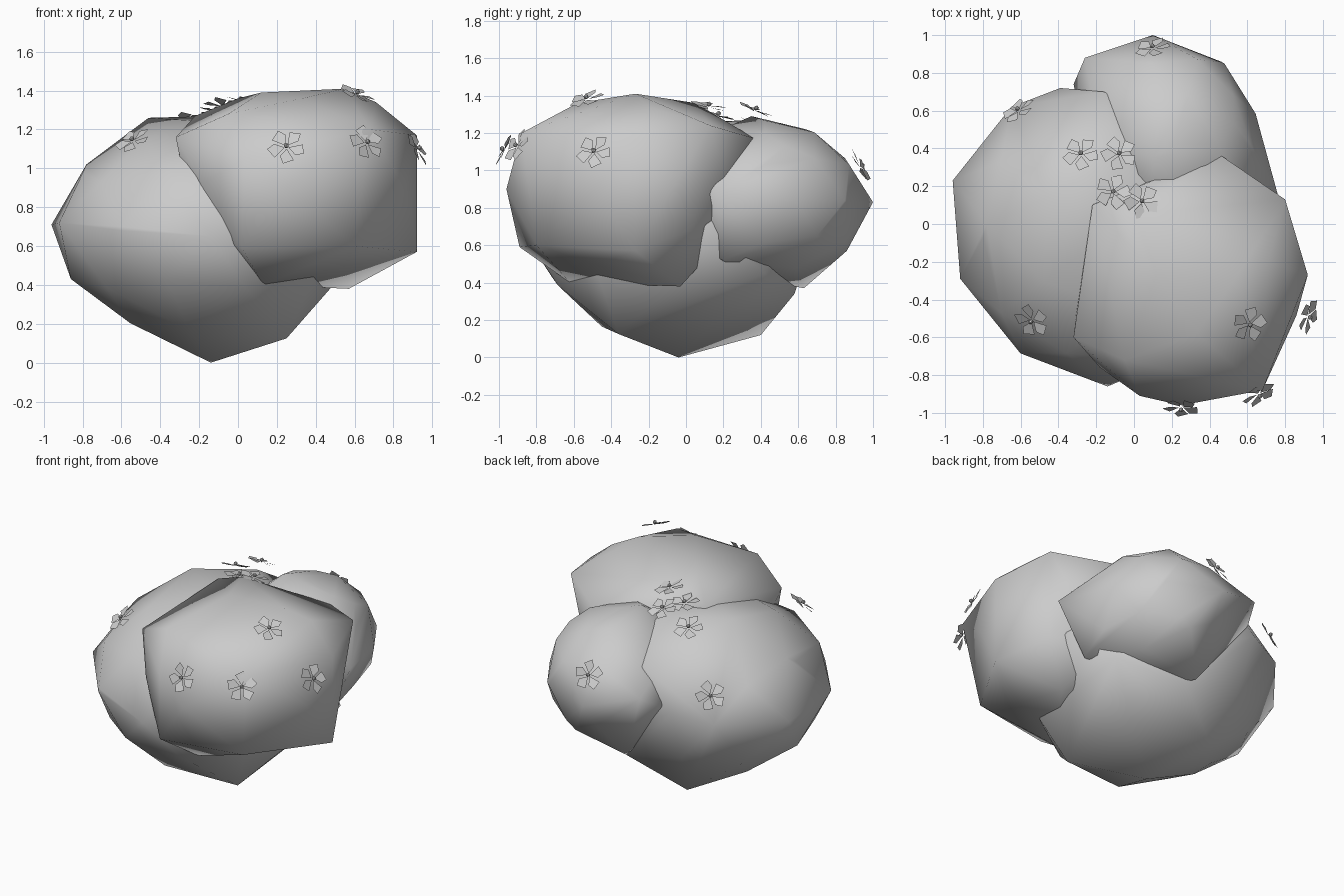
import bpy, bmesh, math
from mathutils import Vector, Matrix

cube = bpy.data.objects.get("Cube")
if cube:
    bpy.data.objects.remove(cube, do_unlink=True)

# One plain colour for everything
grey = bpy.data.materials.new("soft_grey")
grey.use_nodes = True
COLOUR = (0.6, 0.6, 0.6, 1)
grey.diffuse_color = COLOUR
for node in grey.node_tree.nodes:
    if node.type == 'BSDF_PRINCIPLED':
        node.inputs["Base Color"].default_value = COLOUR
        node.inputs["Roughness"].default_value = 0.9


def finish(bm, name, smooth):
    """Turn a bmesh into a named, coloured object."""
    mesh = bpy.data.meshes.new(name)
    for face in bm.faces:
        face.smooth = smooth
    bm.to_mesh(mesh)
    bm.free()
    mesh.materials.append(grey)
    obj = bpy.data.objects.new(name, mesh)
    bpy.context.collection.objects.link(obj)
    return obj


def foliage(name, centre, radii, corners):
    """Faceted ellipsoid pulled out to a few corner points."""
    bm = bmesh.new()
    bmesh.ops.create_icosphere(bm, subdivisions=2, radius=0.95)
    bmesh.ops.scale(bm, vec=radii, verts=bm.verts)
    bmesh.ops.translate(bm, vec=centre, verts=bm.verts)
    bmesh.ops.delete(bm, geom=bm.edges[:], context='EDGES_FACES')
    for corner in corners:
        bm.verts.new(corner)
    bmesh.ops.convex_hull(bm, input=bm.verts[:])
    loose = [v for v in bm.verts if not v.link_faces]
    bmesh.ops.delete(bm, geom=loose, context='VERTS')
    bmesh.ops.recalc_face_normals(bm, faces=bm.faces)
    return finish(bm, name, True)


def flower(name, place, centre, spin):
    """Five broad petals around a small bead, facing away from centre."""
    bm = bmesh.new()
    outline = ((0, 0.01, 0), (0.036, 0.055, 0.01),
               (0.022, 0.098, 0.008), (-0.034, 0.078, 0))
    for i in range(5):
        turn = Matrix.Rotation(math.tau * i / 5 + spin, 3, 'Z')
        bm.faces.new([bm.verts.new(turn @ Vector(p)) for p in outline])
    bead = Matrix.Translation((0, 0, 0.015))
    bmesh.ops.create_icosphere(bm, subdivisions=1, radius=0.014, matrix=bead)
    place = Vector(place)
    facing = place - Vector(centre)
    facing.z *= 1.6     # the masses are flatter than they are wide
    turn = facing.to_track_quat('Z', 'Y').to_matrix().to_4x4()
    bm.transform(Matrix.Translation(place) @ turn)
    return finish(bm, name, False)


# Foliage masses
side, front, back = (-.16, -.07, .68), (.3, -.29, .9), (.21, .42, .84)

foliage("side_foliage", side, (.79, .8, .59), (
    (-.14, -.04, 0), (-.96, .23, .71), (-.92, -.29, .72), (-.86, 0, .43),
    (-.6, -.68, .7), (-.14, -.86, .65), (-.39, .72, .8), (-.65, .62, .75),
    (-.78, 0, 1.02), (-.46, .14, 1.26), (-.1, .35, 1.27), (-.16, .7, 1.06),
    (.25, -.36, .125), (-.29, .4, .12), (-.25, -.45, .165), (-.54, .1, .2),
    (.66, .12, .7), (.5, .42, .45), (.05, .58, .34)))

foliage("front_foliage", front, (.62, .66, .5), (
    (.92, -.27, .57), (.8, .13, 1.24), (.92, -.27, 1.17), (.68, -.88, 1.2),
    (.25, -.96, .9), (.6, -.8, .6), (.13, -.62, .4), (.57, -.03, .38),
    (.55, -.27, 1.41), (.12, -.27, 1.39), (.33, -.58, 1.36), (0, .05, 1.36),
    (.45, .37, 1.17), (-.32, -.6, 1.16), (.03, -.91, 1.05), (.71, -.2, 1.34),
    (.02, -.89, .59), (-.18, -.76, .92), (-.22, .1, 1.27), (-.05, -.72, 1.28)))

foliage("back_foliage", back, (.48, .56, .45), (
    (.1, 1, .83), (.46, .86, .83), (-.26, .88, .93), (.25, .86, .57),
    (.02, .63, .37), (.15, .64, 1.22), (.1, .35, 1.29), (.53, .53, 1.13),
    (.76, .16, .88), (-.32, .74, .84), (.58, .2, .52)))

# Flowers, grouped by the mass they grow from
GARDEN = {
    front: ((.25, -.97, 1.11), (.66, -.9, 1.13), (.92, -.49, 1.1),
            (.61, -.53, 1.38)),
    side: ((-.54, -.51, 1.14), (-.61, .6, .94), (-.28, .37, 1.24),
           (-.11, .17, 1.29), (-.08, .37, 1.32), (.04, .12, 1.34)),
    back: ((.1, .93, 1.02), (.2, .26, 1.21)),
}
count = 0
for centre, places in GARDEN.items():
    for place in places:
        count += 1
        flower(f"flower_{count}", place, centre, count * 0.7)
